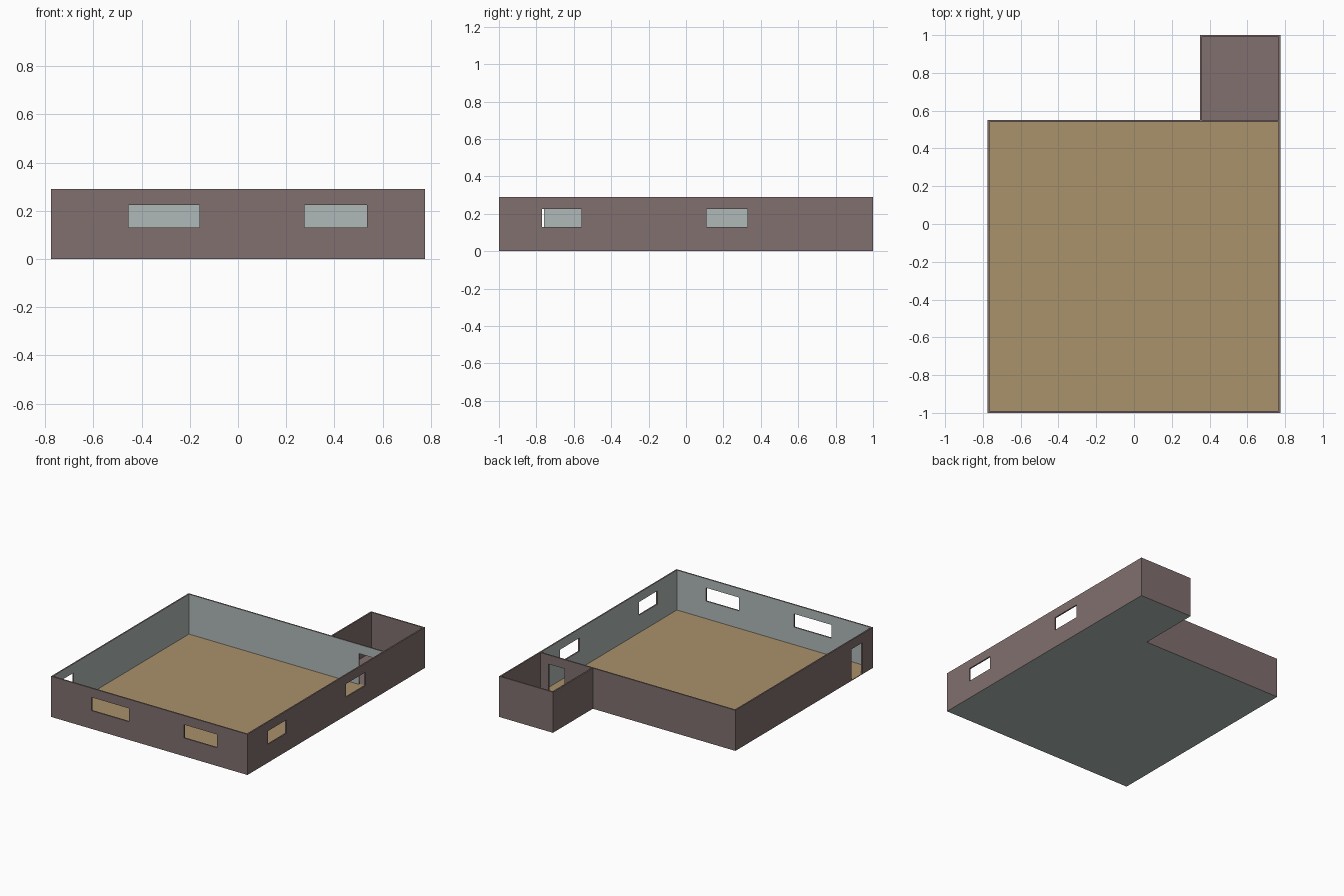
import bpy, bmesh
from mathutils import Vector

if "Cube" in bpy.data.objects:
    bpy.data.objects.remove(bpy.data.objects["Cube"])

T, BASE, TOP = 0.01, 0.005, 0.29      # wall thickness, floor top, wall top
X, Y0, Y1, YA, XA = 0.775, -1.0, 0.55, 1.0, 0.35
SILL, HEAD = 0.13, 0.225              # opening heights


def material(name, hex_rgb):
    def lin(c):
        c /= 255
        return c / 12.92 if c <= 0.04045 else ((c + 0.055) / 1.055) ** 2.4
    m = bpy.data.materials.new(name)
    m.diffuse_color = (*[lin(c) for c in bytes.fromhex(hex_rgb)], 1)
    m.use_nodes = True
    m.node_tree.nodes["Principled BSDF"].inputs["Base Color"].default_value = m.diffuse_color
    return m


MAUVE = material("mauve plaster", "80706e")
GREY = material("pale grey paint", "b0bab8")
WOOD = material("wood floor", "aa926b")


def finish(name, bm, mats):
    me = bpy.data.meshes.new(name)
    bm.to_mesh(me)
    bm.free()
    for m in mats:
        me.materials.append(m)
    ob = bpy.data.objects.new(name, me)
    bpy.context.collection.objects.link(ob)


def wall(name, a, b, openings=(), inner=MAUVE):
    """Wall from a to b, thickened to its left; openings = (from, to, z0, z1)
    in world coordinates along the wall."""
    a, b = Vector((*a, 0)), Vector((*b, 0))
    d = (b - a).normalized()
    inward = Vector((-d.y, d.x, 0))
    axis = 0 if abs(d.x) > 0.5 else 1
    holes = [(*sorted((abs(p - a[axis]), abs(q - a[axis]))), z0, z1)
             for p, q, z0, z1 in openings]
    us = sorted({0.0, (b - a).length, *[u for h in holes for u in h[:2]]})
    zs = sorted({BASE, TOP, *[z for h in holes for z in h[2:]]})
    bm = bmesh.new()
    grid = [[bm.verts.new(a + d * u + Vector((0, 0, z))) for z in zs] for u in us]
    for i in range(len(us) - 1):
        for j in range(len(zs) - 1):
            u, z = (us[i] + us[i + 1]) / 2, (zs[j] + zs[j + 1]) / 2
            if not any(h[0] < u < h[1] and h[2] < z < h[3] for h in holes):
                bm.faces.new((grid[i][j], grid[i + 1][j],
                              grid[i + 1][j + 1], grid[i][j + 1]))
    bmesh.ops.delete(bm, geom=[v for v in bm.verts if not v.link_faces],
                     context='VERTS')
    ext = bmesh.ops.extrude_face_region(bm, geom=bm.faces[:], use_keep_orig=True)
    bmesh.ops.translate(bm, vec=inward * T, verts=[
        g for g in ext["geom"] if isinstance(g, bmesh.types.BMVert)])
    bmesh.ops.recalc_face_normals(bm, faces=bm.faces[:])
    bm.normal_update()
    for f in bm.faces:                # room side gets the inner paint
        f.material_index = int(f.normal.dot(inward) > 0.9)
    finish(name, bm, (MAUVE, inner))


def floor(name, x0, x1, y0, y1, top):
    bm = bmesh.new()
    bmesh.ops.create_cube(bm, size=1)
    for v in bm.verts:
        v.co = (x0 if v.co.x < 0 else x1, y0 if v.co.y < 0 else y1,
                0 if v.co.z < 0 else BASE)
    bm.normal_update()
    for f in bm.faces:                # top finish, grey underside, mauve rim
        f.material_index = 1 if f.normal.z > 0.5 else 2 if f.normal.z < -0.5 else 0
    finish(name, bm, (MAUVE, top, GREY))


# Floors
floor("main_floor", -X, X, Y0, Y1, WOOD)
floor("annex_floor", XA, X, Y1, YA, MAUVE)

# Main room walls
wall("front_wall", (-X, Y0), (X, Y0),
     [(-0.455, -0.16, SILL, HEAD), (0.275, 0.535, SILL, HEAD)], GREY)
wall("right_wall", (X, Y0 + T), (X, Y1 - T),
     [(-0.77, -0.56, SILL, HEAD), (0.11, 0.33, SILL, HEAD)], GREY)
wall("back_wall", (X, Y1), (-X, Y1), [(0.575, 0.70, BASE, HEAD)], GREY)
wall("left_wall", (-X, Y1 - T), (-X, Y0 + T), [(-0.88, -0.76, BASE, HEAD)], GREY)

# Annex walls
wall("annex_right_wall", (X, Y1), (X, YA - T))
wall("annex_back_wall", (X, YA), (XA, YA))
wall("annex_left_wall", (XA, YA - T), (XA, Y1))
